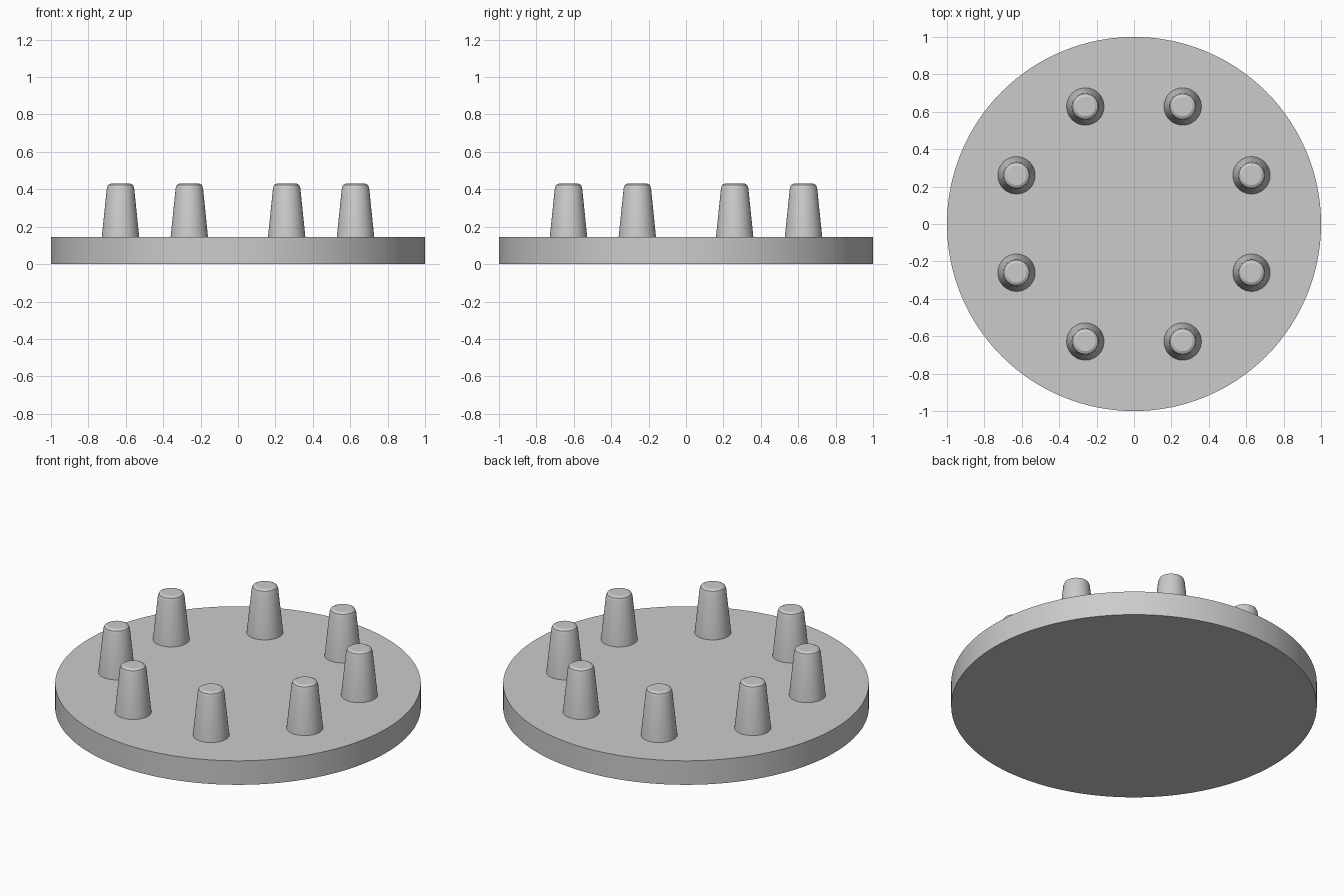
import bpy
import math

cube = bpy.data.objects.get("Cube")
if cube:
    bpy.data.objects.remove(cube)

grey = bpy.data.materials.new("plain_grey")
grey.use_nodes = True
colour = (0.6, 0.6, 0.6, 1)
grey.diffuse_color = colour
grey.node_tree.nodes["Principled BSDF"].inputs["Base Color"].default_value = colour


def turned_part(name, profile, sides, location):
    """Solid of revolution from (radius, height) points, capped at both ends."""
    verts, faces = [], []
    for radius, z in profile:
        for i in range(sides):
            a = math.tau * i / sides
            verts.append((radius * math.cos(a), radius * math.sin(a), z))
    for ring in range(len(profile) - 1):
        low, high = ring * sides, (ring + 1) * sides
        for i in range(sides):
            j = (i + 1) % sides
            faces.append((low + i, low + j, high + j, high + i))
    faces.append(tuple(reversed(range(sides))))
    faces.append(tuple(range(len(verts) - sides, len(verts))))
    mesh = bpy.data.meshes.new(name)
    mesh.from_pydata(verts, [], faces)
    mesh.materials.append(grey)
    obj = bpy.data.objects.new(name, mesh)
    obj.location = location
    bpy.context.collection.objects.link(obj)
    bpy.ops.object.select_all(action="DESELECT")
    obj.select_set(True)
    bpy.context.view_layer.objects.active = obj
    bpy.ops.object.shade_smooth_by_angle(angle=math.radians(25))
    return obj


# Round base plate
thickness = 0.145
turned_part("base_plate", [(1, 0), (1, thickness)], 128, (0, 0, 0))

# Ring of eight tapered pegs with softened tips
peg_profile = [(0.1, 0), (0.073, 0.262), (0.067, 0.278), (0.052, 0.286)]
for k in range(8):
    angle = math.tau * (k + 0.5) / 8
    spot = (0.68 * math.cos(angle), 0.68 * math.sin(angle), thickness)
    turned_part(f"peg_{k + 1}", peg_profile, 48, spot)
